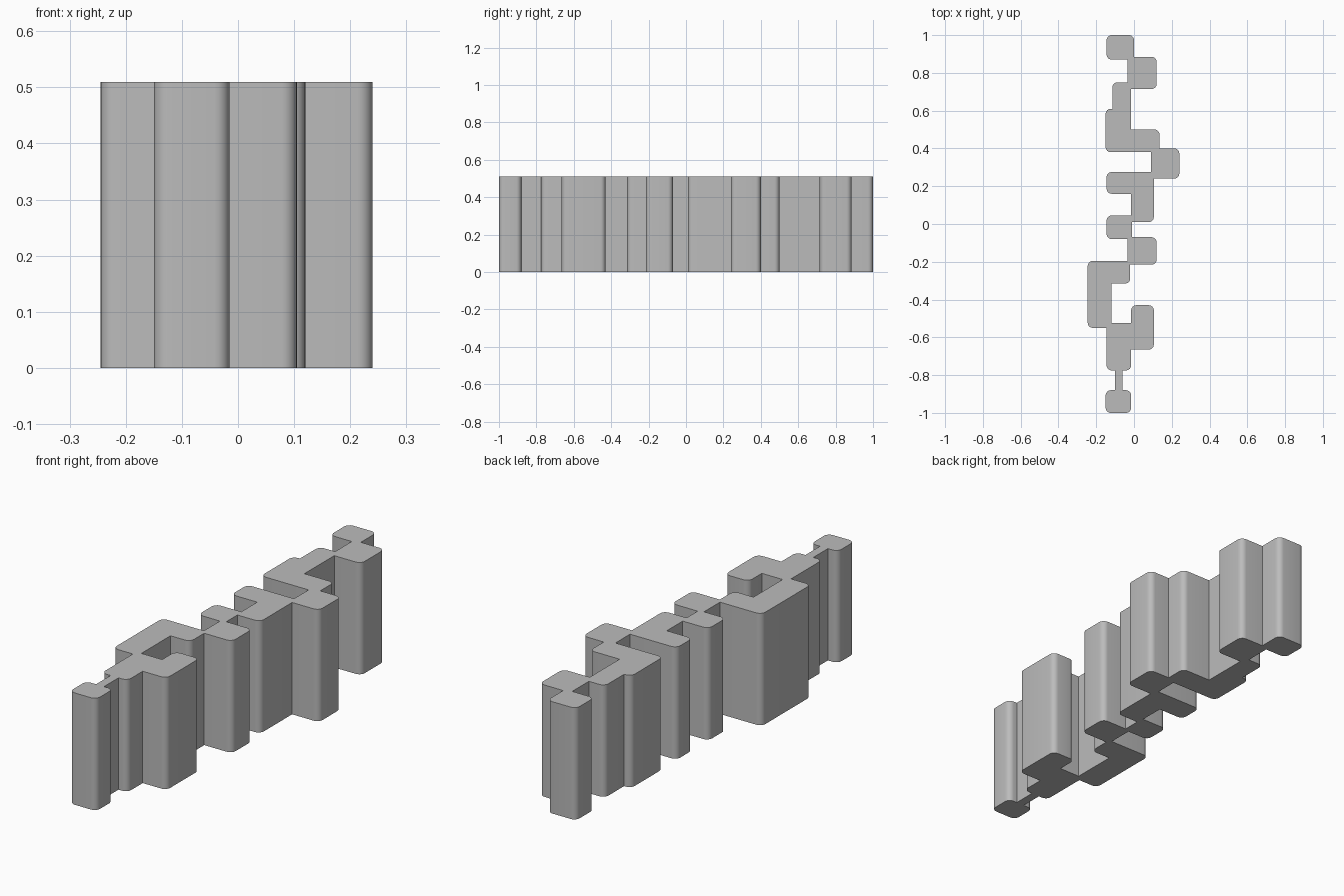
import bpy, bmesh, math
from mathutils import Vector

cube = bpy.data.objects.get("Cube")
if cube:
    bpy.data.objects.remove(cube, do_unlink=True)

HEIGHT = 0.51
RADIUS = 0.027
ARC_STEPS = 6

# One flat colour
grey = bpy.data.materials.new("plain_grey")
grey.use_nodes = True
colour = (0.5, 0.5, 0.5, 1)
grey.diffuse_color = colour
grey.node_tree.nodes["Principled BSDF"].inputs["Base Color"].default_value = colour

# Stepped plan: alternating x and y moves, counterclockwise from the front left corner
start = (-.15, -1)
right_side = [-.015, -.88, -.06, -.775, -.015, -.665, .105, -.43, -.015, -.525,
              -.12, -.315, -.02, -.215, .12, -.07, -.01, .01, .105, .24, .24, .4,
              .135, .5, -.015, .715, .12, .885, 0, 1]
left_side = [-.145, .87, -.035, .75, -.115, .61, -.15, .38, .09, .275, -.145, .16,
             -.015, .045, -.145, -.08, -.035, -.195, -.245, -.55, -.145, -.775,
             -.1, -.88, -.15]


def stepped_corners(start, moves):
    x, y = start
    corners = [Vector((x, y))]
    for i, value in enumerate(moves):
        if i % 2 == 0:
            x = value
        else:
            y = value
        corners.append(Vector((x, y)))
    return corners


def round_outer_corners(corners):
    """Round the outward corners and keep the inward ones sharp."""
    points = []
    for i, p in enumerate(corners):
        a = (corners[i - 1] - p).normalized()
        b = (corners[(i + 1) % len(corners)] - p).normalized()
        if a.x * b.y - a.y * b.x > 0:      # inward corner
            points.append(p)
            continue
        centre = p + (a + b) * RADIUS
        for s in range(ARC_STEPS + 1):
            t = s / ARC_STEPS * math.pi / 2
            points.append(centre - (b * math.cos(t) + a * math.sin(t)) * RADIUS)
    return points


# Extrude the plan into a solid wall
outline = round_outer_corners(stepped_corners(start, right_side + left_side))
bm = bmesh.new()
base = bm.faces.new([bm.verts.new((p.x, p.y, 0)) for p in outline])
top = bmesh.ops.extrude_face_region(bm, geom=[base], use_keep_orig=True)
bmesh.ops.translate(bm, vec=(0, 0, HEIGHT),
                    verts=[v for v in top["geom"] if isinstance(v, bmesh.types.BMVert)])
bmesh.ops.recalc_face_normals(bm, faces=bm.faces)
mesh = bpy.data.meshes.new("stepped_wall")
bm.to_mesh(mesh)
bm.free()
mesh.materials.append(grey)
wall = bpy.data.objects.new("stepped_wall", mesh)
bpy.context.collection.objects.link(wall)

# Smooth rounded corners with crisp rims
bpy.ops.object.select_all(action='DESELECT')
wall.select_set(True)
bpy.context.view_layer.objects.active = wall
bpy.ops.object.shade_smooth_by_angle(angle=math.radians(30))
